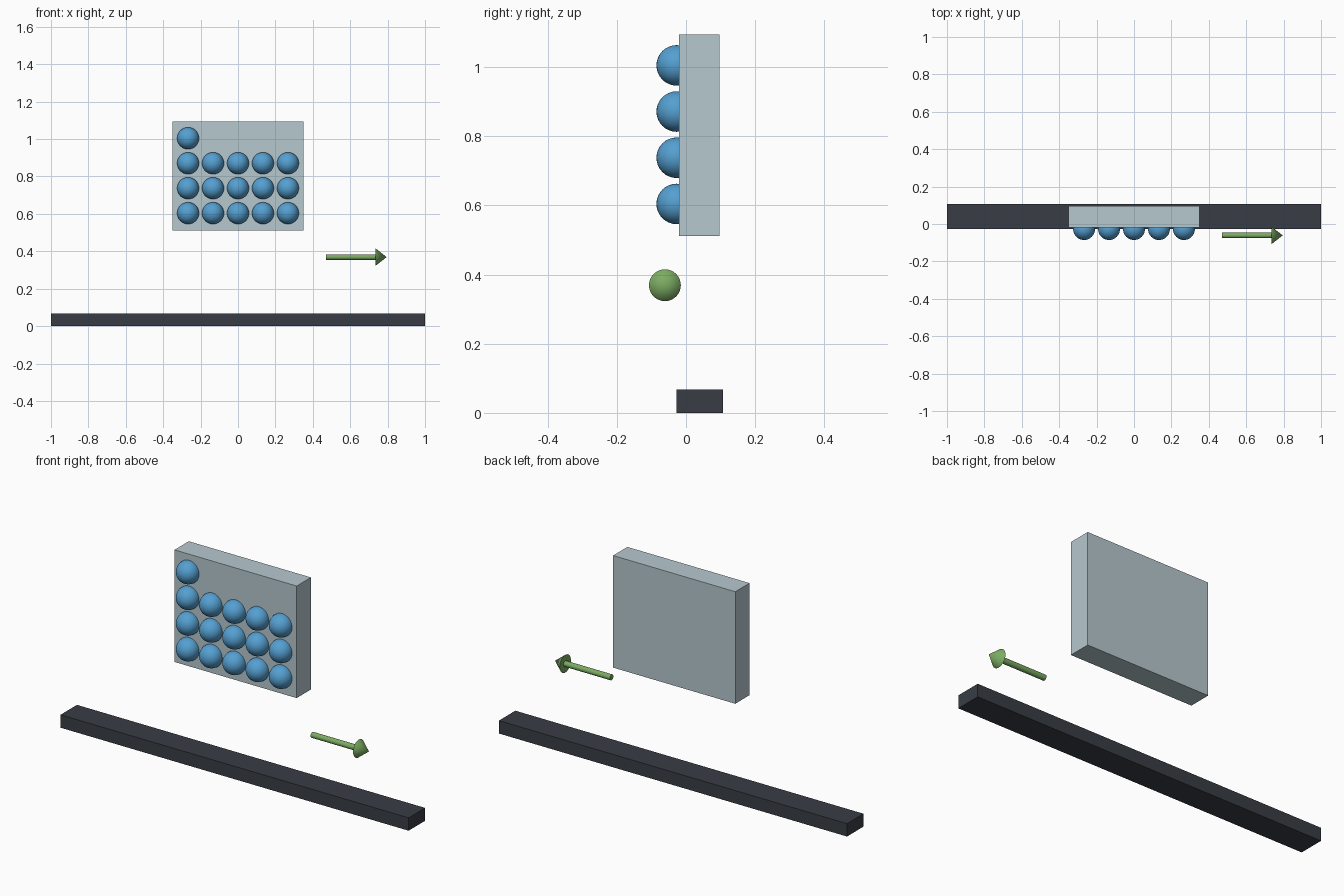
import bpy
from math import pi, radians

default = bpy.data.objects.get("Cube")
if default:
    bpy.data.objects.remove(default, do_unlink=True)


def material(name, rgb):
    mat = bpy.data.materials.new(name)
    mat.use_nodes = True
    color = (*rgb, 1)
    mat.diffuse_color = color
    mat.node_tree.nodes["Principled BSDF"].inputs["Base Color"].default_value = color
    return mat


charcoal = material("charcoal", (0.04, 0.047, 0.06))
pale_grey = material("pale blue grey", (0.47, 0.58, 0.62))
blue = material("blue", (0.09, 0.35, 0.64))
green = material("green", (0.20, 0.41, 0.125))


def finish(name, mat, smooth=False):
    obj = bpy.context.object
    obj.name = name
    obj.data.materials.append(mat)
    if smooth:
        bpy.ops.object.shade_smooth_by_angle(angle=radians(40))
    return obj


def box(name, low, high, mat):
    center = [(a + b) / 2 for a, b in zip(low, high)]
    bpy.ops.mesh.primitive_cube_add(size=1, location=center)
    bpy.context.object.scale = [b - a for a, b in zip(low, high)]
    bpy.ops.object.transform_apply(location=False, rotation=False, scale=True)
    return finish(name, mat)


# Base bar and floating panel
box("base_bar", (-1, -0.028, 0), (1, 0.107, 0.067), charcoal)
box("panel", (-0.351, -0.02, 0.512), (0.351, 0.097, 1.094), pale_grey)

# Rows of balls set in the panel front: full rows, then one ball on top
spacing = 0.1335
for row, count in enumerate((5, 5, 5, 1)):
    for col in range(count):
        place = ((col - 2) * spacing, -0.027, 0.604 + row * spacing)
        bpy.ops.mesh.primitive_uv_sphere_add(segments=32, ring_count=16, radius=0.0585, location=place)
        finish(f"ball_{row + 1}_{col + 1}", blue, smooth=True)

# Arrow pointing to the left
arrow_y, arrow_z = -0.061, 0.369
tail, neck, tip = 0.47, 0.736, 0.795
bpy.ops.mesh.primitive_cylinder_add(vertices=24, radius=0.0145, depth=neck - tail,
                                    location=((tail + neck) / 2, arrow_y, arrow_z), rotation=(0, pi / 2, 0))
finish("arrow_shaft", green, smooth=True)
bpy.ops.mesh.primitive_cone_add(vertices=32, radius1=0.046, radius2=0, depth=tip - neck,
                                location=((neck + tip) / 2, arrow_y, arrow_z), rotation=(0, pi / 2, 0))
finish("arrow_head", green, smooth=True)
